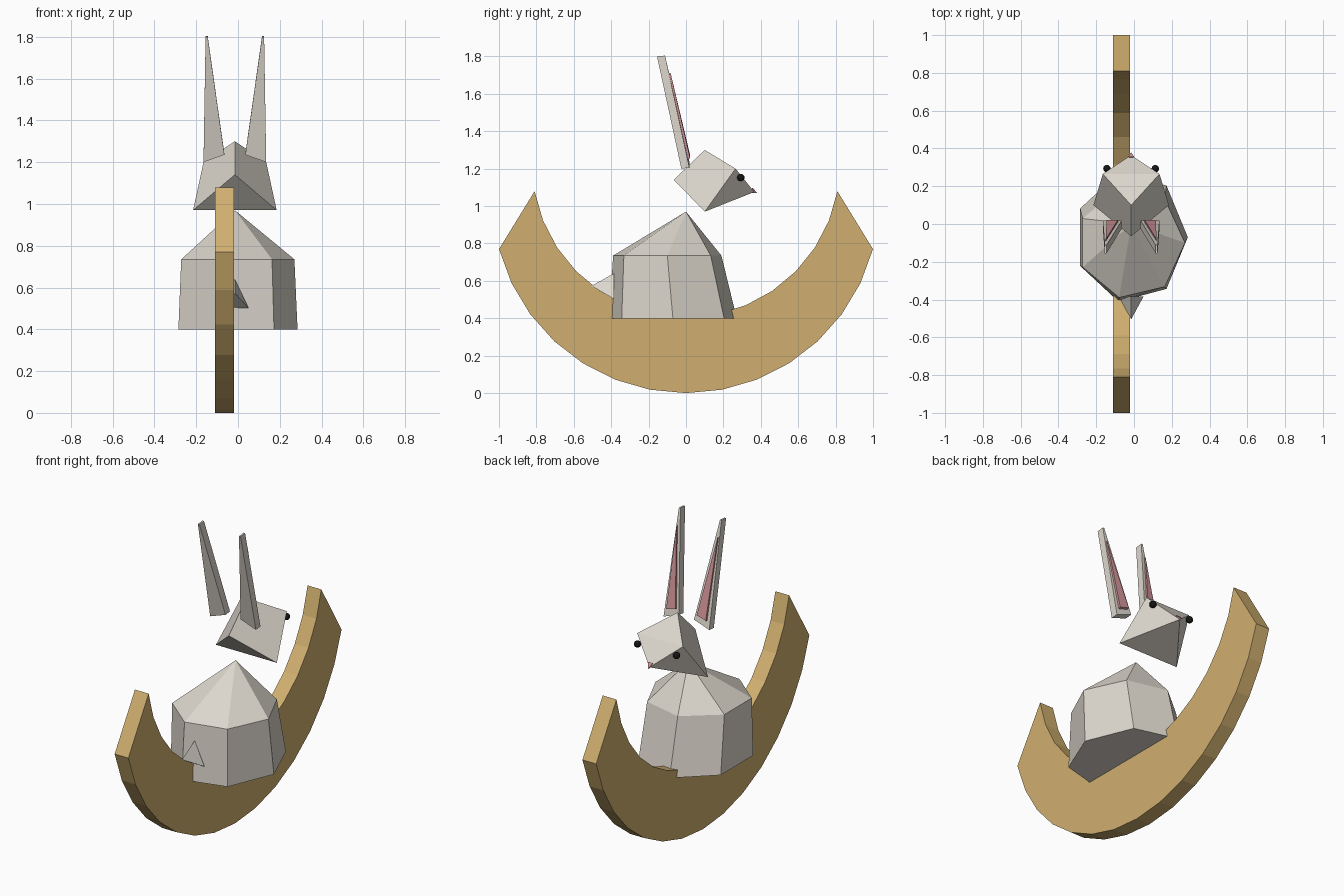
import bpy, bmesh, math
from mathutils import Vector

if "Cube" in bpy.data.objects:
    bpy.data.objects.remove(bpy.data.objects["Cube"])

CX = -0.015  # symmetry plane of the animal


def material(name, rgb):
    m = bpy.data.materials.new(name)
    m.diffuse_color = (*rgb, 1)
    m.use_nodes = True
    m.node_tree.nodes["Principled BSDF"].inputs["Base Color"].default_value = m.diffuse_color
    return m


FUR = material("pale grey fur", (0.72, 0.68, 0.61))
WOOD = material("tan wood", (0.63, 0.43, 0.16))
PINK = material("pink", (0.62, 0.29, 0.31))
BLACK = material("black", (0.008, 0.008, 0.009))


def finish(name, bm, mat):
    bmesh.ops.recalc_face_normals(bm, faces=bm.faces)
    me = bpy.data.meshes.new(name)
    bm.to_mesh(me)
    bm.free()
    me.materials.append(mat)
    ob = bpy.data.objects.new(name, me)
    bpy.context.collection.objects.link(ob)
    return ob


def hull(name, points, mat):
    """Convex solid around a few points, with flat areas merged."""
    bm = bmesh.new()
    for p in points:
        bm.verts.new(p)
    bmesh.ops.convex_hull(bm, input=bm.verts[:])
    bmesh.ops.dissolve_limit(bm, angle_limit=math.radians(4),
                             verts=bm.verts[:], edges=bm.edges[:])
    return finish(name, bm, mat)


# Rocker: crescent between two arcs, extruded along x
bm = bmesh.new()
rows = []
for i in range(15):
    t = i / 7 - 1
    a, b = math.radians(75.2) * t, math.radians(79.6) * t
    outer = (1.034 * math.sin(a), 1.034 - 1.034 * math.cos(a))
    inner = (0.823 * math.sin(b), 1.228 - 0.823 * math.cos(b))
    rows.append([bm.verts.new((x, y, z)) for x, (y, z) in
                 ((-0.11, outer), (-0.02, outer), (-0.02, inner), (-0.11, inner))])
for r, s in zip(rows, rows[1:]):
    for k in range(4):
        bm.faces.new((r[k], r[(k + 1) % 4], s[(k + 1) % 4], s[k]))
bm.faces.new(rows[0])
bm.faces.new(rows[-1])
finish("rocker", bm, WOOD)

# Body: seven-sided drum with a pointed top leaning forward
bm = bmesh.new()
rings = []
for cy, rx, ry, z in ((-0.07, 0.30, 0.35, 0.40), (-0.10, 0.285, 0.297, 0.735)):
    rings.append([bm.verts.new((CX + rx * math.cos(i * math.tau / 7),
                                cy + ry * math.sin(i * math.tau / 7), z))
                  for i in range(7)])
apex = bm.verts.new((CX, 0, 0.97))
low, high = rings
bm.faces.new(low)
for i in range(7):
    j = (i + 1) % 7
    bm.faces.new((low[i], low[j], high[j], high[i]))
    bm.faces.new((high[i], high[j], apex))
finish("body", bm, FUR)

# Tail: small three-sided spike
hull("tail", [(CX, -0.505, 0.573), (CX, -0.385, 0.64),
              (CX - 0.065, -0.385, 0.503), (CX + 0.065, -0.385, 0.503)], FUR)

# Head: faceted wedge
hull("head", [(CX, -0.065, 1.14), (CX, 0.10, 1.30), (CX, 0.365, 1.075)] +
     [(CX + s * x, y, z) for s in (-1, 1)
      for x, y, z in ((0.20, 0.10, 0.97), (0.15, 0.265, 1.20))], FUR)

# Nose: tiny triangular chip
hull("nose", [(CX - 0.017, 0.355, 1.10), (CX + 0.017, 0.355, 1.10),
              (CX, 0.38, 1.07), (CX, 0.35, 1.07)], PINK)

# Ears with pink linings, and eyes, mirrored left and right
for side, s in (("left", -1), ("right", 1)):
    back = [(0.05, -0.025, 1.235), (0.15, -0.025, 1.20),
            (0.14, -0.155, 1.80), (0.130, -0.155, 1.80)]
    hull(side + "_ear", [(CX + s * x, y + d, z + 0.1 * d) for x, y, z in back
                         for d in (0, 0.043)], FUR)
    lining = [(0.07, 0.0, 1.262), (0.13, 0.0, 1.245), (0.135, -0.095, 1.71),
              (0.07, 0.022, 1.272), (0.13, 0.022, 1.255), (0.135, -0.082, 1.71)]
    hull(side + "_ear_lining", [(CX + s * x, y, z) for x, y, z in lining], PINK)

    bm = bmesh.new()
    bmesh.ops.create_uvsphere(bm, u_segments=12, v_segments=8, radius=0.02)
    bmesh.ops.translate(bm, verts=bm.verts[:], vec=Vector((CX + s * 0.128, 0.293, 1.152)))
    finish(side + "_eye", bm, BLACK)
